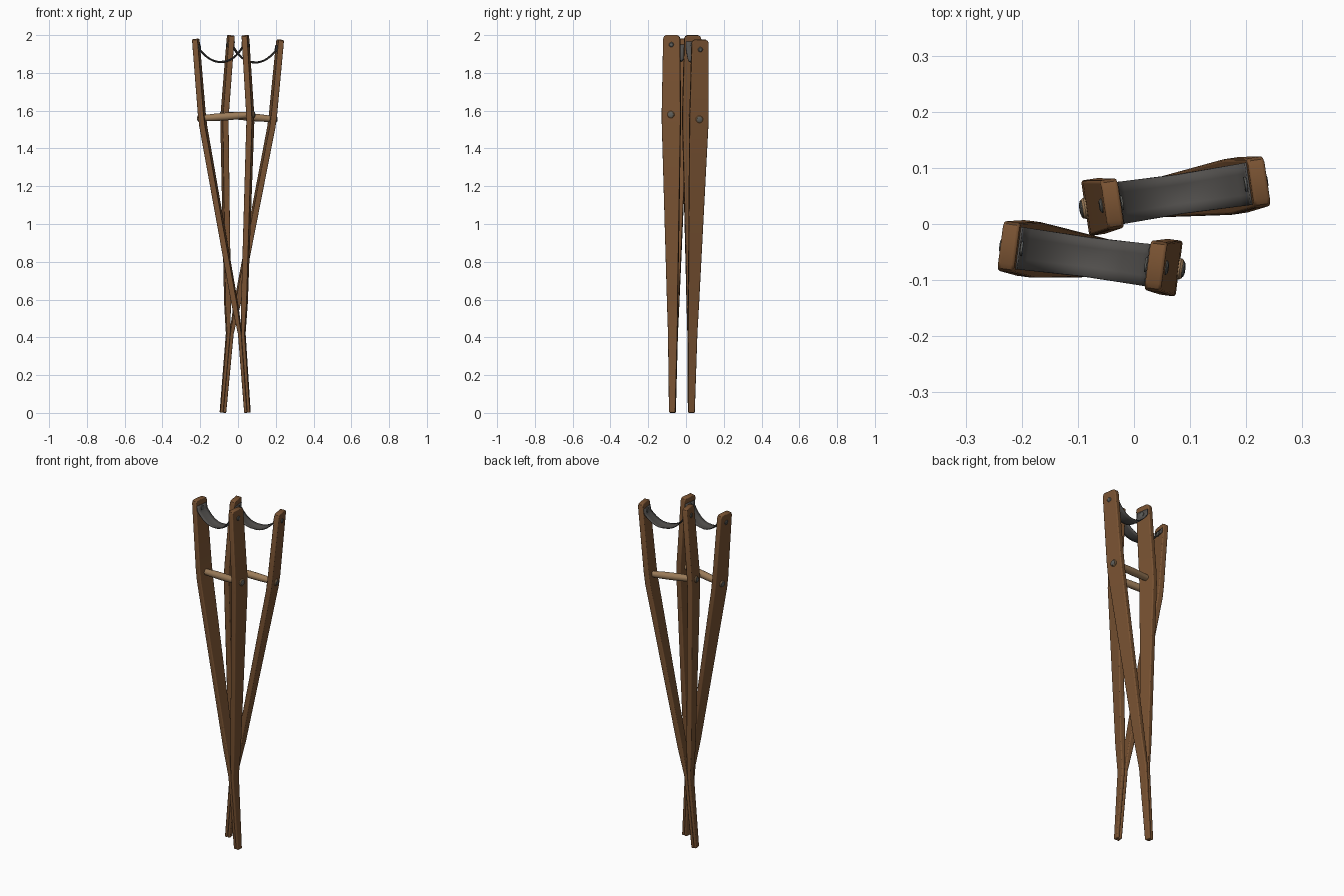
import bpy, bmesh, math
from mathutils import Matrix, Vector

cube = bpy.data.objects.get("Cube")
if cube:
    bpy.data.objects.remove(cube, do_unlink=True)


def material(name, rgb):
    m = bpy.data.materials.new(name)
    m.use_nodes = True
    m.diffuse_color = (*rgb, 1)
    m.node_tree.nodes["Principled BSDF"].inputs["Base Color"].default_value = (*rgb, 1)
    return m


WOOD = material("brown wood", (0.19, 0.085, 0.032))
GRIP = material("pale wood", (0.33, 0.20, 0.10))
LEATHER = material("dark leather", (0.085, 0.08, 0.075))
METAL = material("grey metal", (0.11, 0.11, 0.10))


def finish(bm, name, mat, place, bevel=0, solid=0):
    """Turn a bmesh into a smooth-shaded object, placed by a matrix."""
    bmesh.ops.recalc_face_normals(bm, faces=bm.faces)
    mesh = bpy.data.meshes.new(name)
    bm.to_mesh(mesh)
    bm.free()
    mesh.materials.append(mat)
    ob = bpy.data.objects.new(name, mesh)
    bpy.context.collection.objects.link(ob)
    ob.matrix_world = place
    if solid:
        mod = ob.modifiers.new("thickness", "SOLIDIFY")
        mod.thickness, mod.offset = solid, 0
    if bevel:
        mod = ob.modifiers.new("rounded edges", "BEVEL")
        mod.width, mod.segments = bevel, 3
        mod.limit_method, mod.angle_limit = "ANGLE", math.radians(50)
    bpy.ops.object.select_all(action="DESELECT")
    ob.select_set(True)
    bpy.context.view_layer.objects.active = ob
    bpy.ops.object.shade_smooth_by_angle(angle=math.radians(35))
    return ob


def loft(rings):
    """Skin a list of equal-length rings of points and cap both ends."""
    bm = bmesh.new()
    rows = [[bm.verts.new(p) for p in ring] for ring in rings]
    n = len(rows[0])
    for a, b in zip(rows, rows[1:]):
        for i in range(n):
            j = (i + 1) % n
            bm.faces.new((a[i], a[j], b[j], b[i]))
    bm.faces.new(rows[0])
    bm.faces.new(rows[-1])
    return bm


def turned(profile, z, sides=20):
    """Lathe (x, radius) pairs about a line along x at height z."""
    turn = [math.tau * i / sides for i in range(sides)]
    return loft([[(x, r * math.cos(t), z + r * math.sin(t)) for t in turn]
                 for x, r in profile])


# Stave levels: height, distance from the middle, width, thickness
STAVE = [(0, 0.008, 0.034, 0.016), (0.42, 0.009, 0.050, 0.018),
         (0.58, 0.026, 0.057, 0.030), (1.53, 0.126, 0.100, 0.031),
         (1.60, 0.129, 0.100, 0.031), (1.975, 0.1325, 0.090, 0.030),
         (1.988, 0.1325, 0.080, 0.030), (1.994, 0.1325, 0.060, 0.030)]


def crutch(label, foot, top, yaw):
    # Local frame: z runs up the crutch, x runs from stave to stave
    foot = Vector(foot)
    up = (Vector(top) - foot).normalized()
    side = Vector((math.cos(yaw), math.sin(yaw), 0))
    side = (side - up * side.dot(up)).normalized()
    place = Matrix((side, up.cross(side), up)).transposed().to_4x4()
    place.translation = foot

    for s, end in ((-1, "right"), (1, "left")):
        # Split stave, meeting its twin in the lower leg
        rings = [[(s * x + a * t / 2, b * w / 2, z)
                  for a, b in ((-1, -1), (1, -1), (1, 1), (-1, 1))]
                 for z, x, w, t in STAVE]
        finish(loft(rings), f"{label}_{end}_stave", WOOD, place, bevel=0.005)
        # Sling screw
        head = [(s * 0.110, 0.013), (s * 0.149, 0.013), (s * 0.152, 0.009)]
        finish(turned(head, 1.943), f"{label}_{end}_sling_screw", METAL, place)
        # Grip screw
        head = [(s * 0.145, 0.014), (s * 0.153, 0.014), (s * 0.155, 0.009)]
        finish(turned(head, 1.572), f"{label}_{end}_grip_screw", METAL, place)

    # Hand grip, swelling in the middle and poking through both staves
    half = [(0.151, 0.016), (0.147, 0.019), (0.11, 0.017), (0.06, 0.0195)]
    grip = [(-x, r) for x, r in half] + [(0, 0.0205)] + half[::-1]
    finish(turned(grip, 1.572), f"{label}_hand_grip", GRIP, place)

    # Hanging sling with a flap against each stave
    bm = bmesh.new()
    steps, span = 20, 0.115
    path = [(-span - 0.001, 1.962)]
    for i in range(steps + 1):
        u = 2 * i / steps - 1
        path.append((span * u, 1.862 + 0.072 * abs(u) ** 2.3))
    path.append((span + 0.001, 1.962))
    rows = []
    for x, z in path:
        sag = 1 - min(1, abs(x) / span)
        rows.append([bm.verts.new((x, v * (0.038 - 0.003 * sag),
                                   z + 0.008 * sag * (v * v - 0.5)))
                     for v in (-1, -0.5, 0, 0.5, 1)])
    for a, b in zip(rows, rows[1:]):
        for j in range(4):
            bm.faces.new((a[j], a[j + 1], b[j + 1], b[j]))
    finish(bm, f"{label}_sling", LEATHER, place, solid=0.004)


# Two crutches crossing in opposite directions
crutch("front_crutch", (0.05, -0.072, 0.001), (-0.0925, -0.058, 1.988), math.radians(-7.5))
crutch("back_crutch", (-0.08, 0.028, 0.001), (0.0925, 0.055, 1.986), math.radians(8.5))
